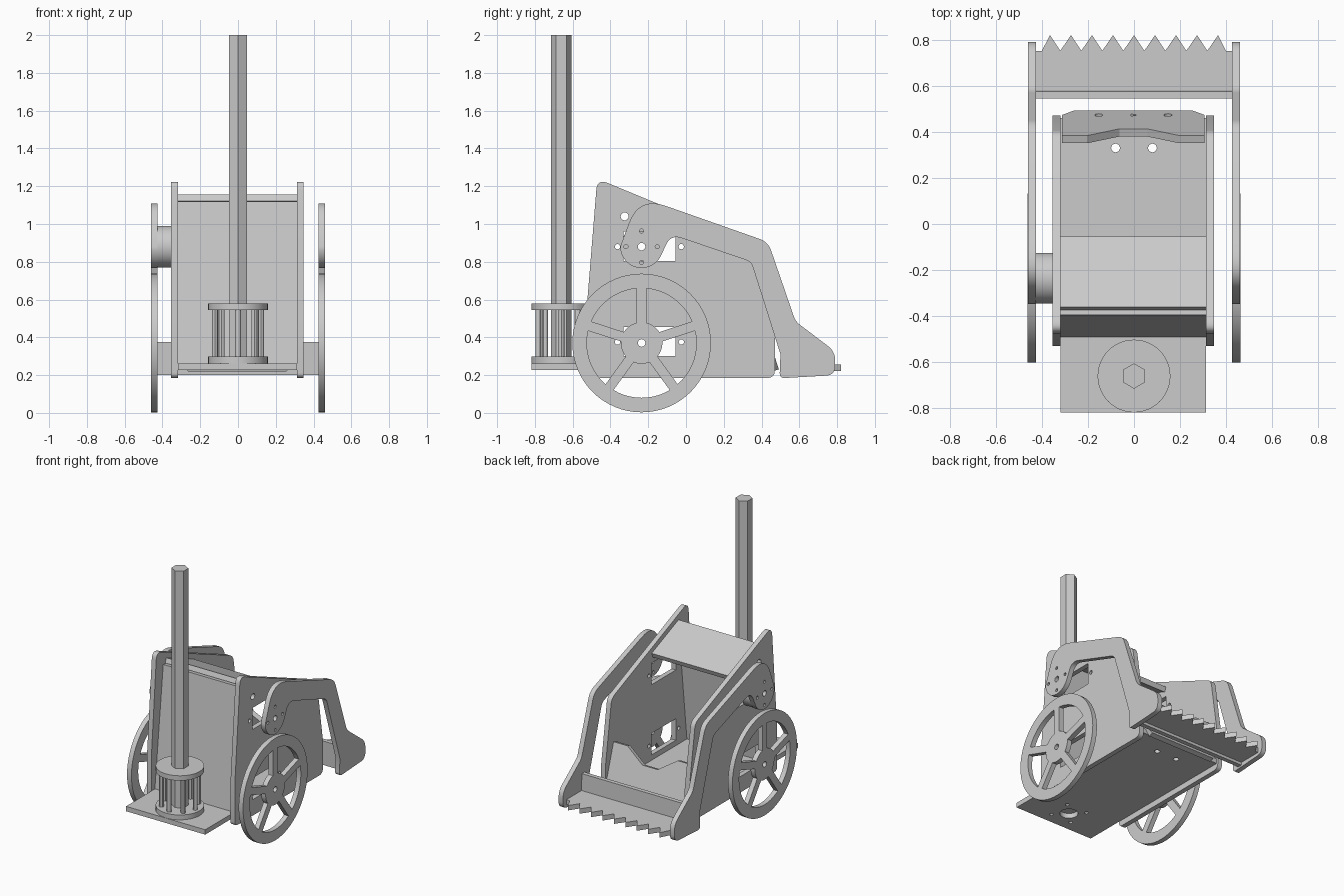
import bpy, bmesh
from math import sin, cos, asin, atan2, pi, radians, hypot
from mathutils import Matrix, Vector

if "Cube" in bpy.data.objects:
    bpy.data.objects.remove(bpy.data.objects["Cube"])


def rounded(pts):
    """Outline from (a, b) corners or (a, b, cut) rounded corners."""
    out = []
    for i, p in enumerate(pts):
        if len(p) == 2:
            out.append(p)
            continue
        c = Vector(p[:2])
        a = Vector(pts[i - 1][:2])
        b = Vector(pts[(i + 1) % len(pts)][:2])
        s = c + (a - c).normalized() * p[2]
        e = c + (b - c).normalized() * p[2]
        for k in range(9):
            t = k / 8
            out.append(tuple(s * (1 - t) ** 2 + c * 2 * t * (1 - t) + e * t * t))
    return out


def arc(a, b, r, start=0, end=360, n=24):
    full = end - start == 360
    steps = n if full else n + 1
    return [(a + r * cos(radians(start + (end - start) * i / n)),
             b + r * sin(radians(start + (end - start) * i / n))) for i in range(steps)]


def rect(a0, a1, b0, b1):
    return [(a0, b0), (a1, b0), (a1, b1), (a0, b1)]


def side(x):
    """Sheet plane lying in y/z at the given x."""
    return Matrix(((0, 0, 1, x), (1, 0, 0, 0), (0, 1, 0, 0), (0, 0, 0, 1)))


def flat(z):
    return Matrix.Translation((0, 0, z))


def sheet(name, loops, thick, matrix):
    """Cut sheet: first loop is the outline, the others are holes."""
    cu = bpy.data.curves.new(name, 'CURVE')
    cu.dimensions, cu.fill_mode, cu.extrude = '2D', 'BOTH', thick / 2
    for loop in loops:
        sp = cu.splines.new('POLY')
        sp.points.add(len(loop) - 1)
        for q, (a, b) in zip(sp.points, loop):
            q.co = (a, b, 0, 1)
        sp.use_cyclic_u = True
    tmp = bpy.data.objects.new(name + "_curve", cu)
    bpy.context.collection.objects.link(tmp)
    dg = bpy.context.evaluated_depsgraph_get()
    me = bpy.data.meshes.new_from_object(tmp.evaluated_get(dg))
    bpy.data.objects.remove(tmp)
    bm = bmesh.new()
    bm.from_mesh(me)
    bmesh.ops.remove_doubles(bm, verts=bm.verts, dist=1e-5)
    bm.transform(matrix)
    bmesh.ops.recalc_face_normals(bm, faces=bm.faces)
    bm.to_mesh(me)
    bm.free()
    me.name = name
    ob = bpy.data.objects.new(name, me)
    bpy.context.collection.objects.link(ob)
    return ob


T = 0.035            # sheet thickness
AX = -0.235          # y of wheel axle and arm pivot
WZ, PZ = 0.37, 0.88  # heights of wheel axle and arm pivot
W0, W1 = -0.318, 0.312
WIDE, MID = W1 - W0, (W0 + W1) / 2

# body side plates with motor windows and screw holes
plate = [rounded([(-0.47, 1.24, .06), (0.40, 0.88, .04), (0.47, 0.42), (0.47, 0.185, .04),
                  (-0.53, 0.185, .03), (-0.53, 0.50)])]
for z in (0.375, 0.88):
    plate.append(rect(-0.33, -0.055, z - 0.075, z + 0.08))
    plate += [arc(y, z, 0.014, n=16) for y in (-0.363, -0.025)]
plate.append(arc(-0.325, 1.04, 0.021, n=16))
for name, x in (("left", -0.336), ("right", 0.329)):
    sheet(name + "_body_plate", plate, T, side(x))

# floor with shaft hole and screw holes
floor = [rect(W0, W1, -0.818, 0.46), arc(0, -0.66, 0.06)]
floor += [arc(x, 0.33, 0.019, n=16) for x in (-0.08, 0.08)]
floor += [arc(0.115 * cos(a * pi / 2 + pi / 4), -0.66 + 0.115 * sin(a * pi / 2 + pi / 4), 0.013, n=12)
          for a in range(4)]
sheet("floor", floor, T, flat(0.244))

# sloped front panel and lid
sheet("front_panel", [[(-0.49, 0.262), (-0.395, 1.12), (-0.36, 1.116), (-0.455, 0.262)]],
      WIDE, side(MID))
sheet("lid", [[(-0.36, 1.155), (-0.055, 1.03), (-0.068, 0.997), (-0.373, 1.122)]],
      WIDE, side(MID))

# notched tailgate leaning between the side plates
tail = [[(-0.26, 0), (0.26, 0), (0.31, 0.06), (0.31, 0.35), (0.2, 0.35), (0.06, 0.255),
         (-0.06, 0.255), (-0.2, 0.35), (-0.31, 0.35), (-0.31, 0.06)]]
tail += [arc(x, 0.06, 0.018, n=n) for x, n in ((-0.15, 16), (0, 3), (0.15, 16))]
sheet("tailgate", tail, T, Matrix.Translation((MID, 0.475, 0.225))
      @ Matrix.Rotation(atan2(0.34, -0.11), 4, 'X'))

# wheels with five spokes
wheel = [arc(AX, WZ, 0.367, n=64), arc(AX, WZ, 0.02, n=16)]
for i in range(5):
    a0, a1 = 90 + 72 * i, 162 + 72 * i
    o, n = (asin(0.026 / r) * 180 / pi for r in (0.29, 0.11))
    wheel.append(arc(AX, WZ, 0.29, a0 + o, a1 - o, 10)
                 + arc(AX, WZ, 0.11, a0 + n, a1 - n, 6)[::-1])

# lifting arms
arm = [rounded(arc(AX, PZ, 0.113, 180, 335, 16)
               + [(-0.08, 0.945, .06), (0.345, 0.80, .03), (0.50, 0.31), (0.495, 0.183, .03),
                  (0.79, 0.20, .05), (0.79, 0.325, .05), (0.58, 0.484, .03),
                  (0.435, 0.905, .05), (-0.25, 1.146, .15)]),
       arc(AX, PZ, 0.02, n=16)]
arm += [arc(AX + 0.083 * cos(k * pi / 2), PZ + 0.083 * sin(k * pi / 2), 0.011, n=12)
        for k in range(4)]
for name, s in (("left", -1), ("right", 1)):
    sheet(name + "_wheel", wheel, T, side(s * 0.444))
    sheet(name + "_arm", arm, T, side(s * 0.443))

# pivot drum behind the left arm
sheet("pivot_drum", [arc(AX, PZ, 0.11, n=40), arc(AX, PZ, 0.02, n=16)], 0.075, side(-0.39))

# toothed scoop between the arms
edge = [(0.427, 0.55), (0.427, 0.75)]
for i in range(9):
    x = 0.365 - i * 0.0912
    edge += [(x + 0.0456 * (0.75 if i == 0 else 0.98), 0.752), (x, 0.82)]
edge += [(-0.40, 0.752), (-0.427, 0.75), (-0.427, 0.55)]
sheet("scoop_blade", [edge], T, flat(0.238))
sheet("scoop_back", [[(0.545, 0.375), (0.575, 0.375), (0.582, 0.20), (0.55, 0.20)]],
      0.854, side(0))

# cage gear at the foot of the mast
CY = -0.66
for name, z in (("lower", 0.28), ("upper", 0.562)):
    sheet(name + "_cage_disc", [arc(0, CY, 0.158, n=48)], T, flat(z))
for i in range(8):
    a = i * pi / 4
    sheet("cage_pin", [arc(0.122 * cos(a), CY + 0.122 * sin(a), 0.016, n=12)], 0.26, flat(0.421))

# hexagonal mast
sheet("mast", [arc(0, CY, 0.055, 30, 390, 6)], 1.74, flat(1.13))

for ob in bpy.context.scene.objects:
    ob.select_set(True)
    bpy.context.view_layer.objects.active = ob
bpy.ops.object.shade_smooth_by_angle(angle=radians(30))
